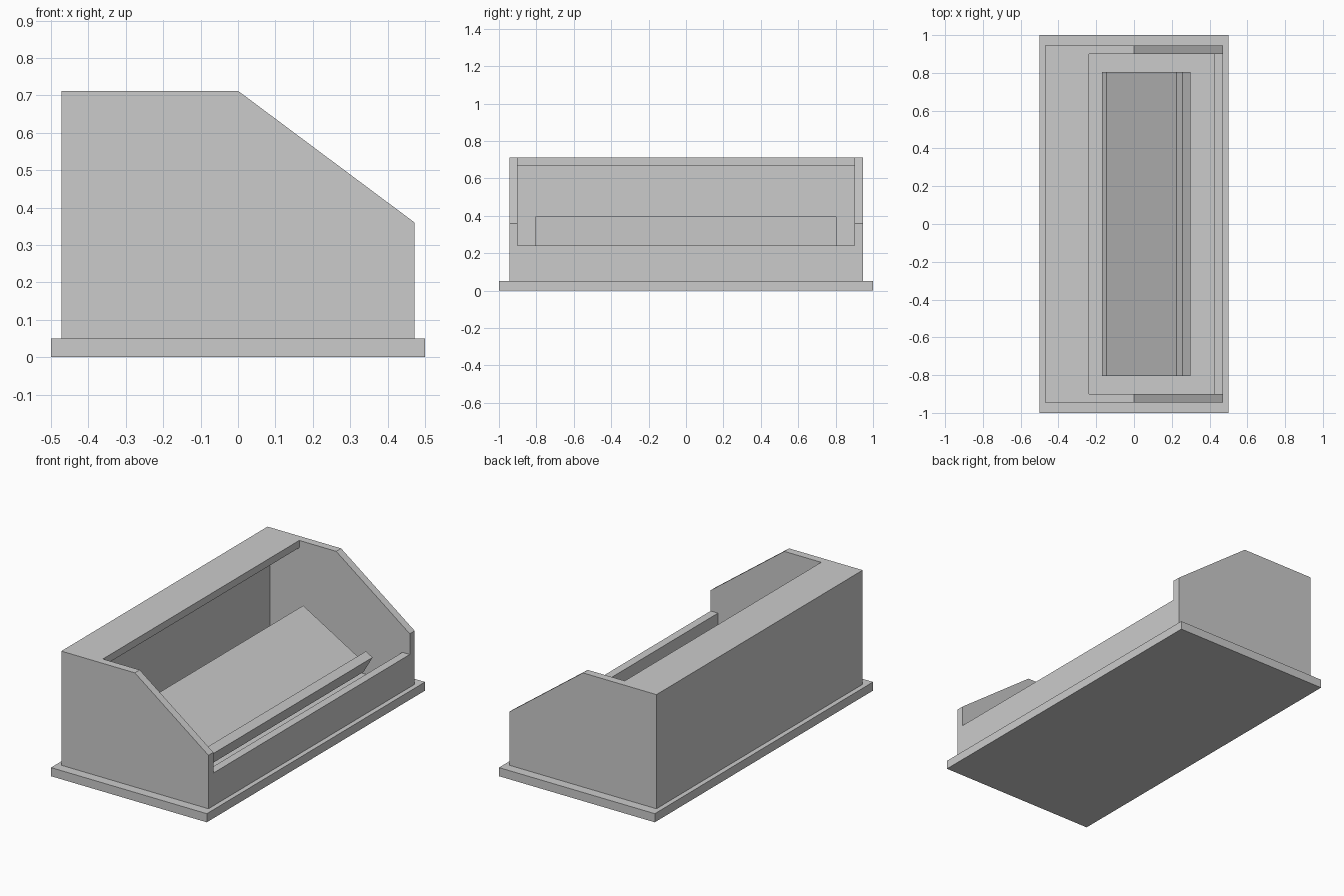
import bpy, bmesh
from math import radians, sin, cos

if "Cube" in bpy.data.objects:
    bpy.data.objects.remove(bpy.data.objects["Cube"])


def extrude_profile(name, pts, y0, y1):
    """Extrude an (x, z) profile along y."""
    bm = bmesh.new()
    face = bm.faces.new([bm.verts.new((x, y0, z)) for x, z in pts])
    res = bmesh.ops.extrude_face_region(bm, geom=[face])
    verts = [g for g in res["geom"] if isinstance(g, bmesh.types.BMVert)]
    bmesh.ops.translate(bm, verts=verts, vec=(0, y1 - y0, 0))
    bmesh.ops.recalc_face_normals(bm, faces=bm.faces)
    me = bpy.data.meshes.new(name)
    bm.to_mesh(me)
    bm.free()
    ob = bpy.data.objects.new(name, me)
    bpy.context.collection.objects.link(ob)
    return ob


# Base plate
extrude_profile("base_plate", [(-.5, 0), (.5, 0), (.5, .05), (-.5, .05)], -1, 1)

# Side walls with sloped front shoulder
side = [(-.472, .05), (.472, .05), (.472, .36), (0, .712), (-.472, .712)]
for label, s in (("front", -1), ("rear", 1)):
    extrude_profile(label + "_side_wall", side, s * .9, s * .945)

# Back wall with top ledge, one L-shaped profile
back = [(-.472, .05), (-.425, .05), (-.425, .67), (-.237, .67),
        (-.237, .712), (-.472, .712)]
extrude_profile("back_wall_and_ledge", back, -.9, .9)

# Low wall below the opening
extrude_profile("low_wall", [(.425, .05), (.472, .05), (.472, .24), (.425, .24)], -.9, .9)

# Tilted tray with a lip along its lower edge
a = radians(30)
tray = []
for u, v in [(0, 0), (.427, 0), (.427, .065), (.476, .065), (.476, -.05), (0, -.05)]:
    tray.append((-.145 + u * cos(a) + v * sin(a), .395 - u * sin(a) + v * cos(a)))
extrude_profile("tilted_tray", tray, -.805, .805)
